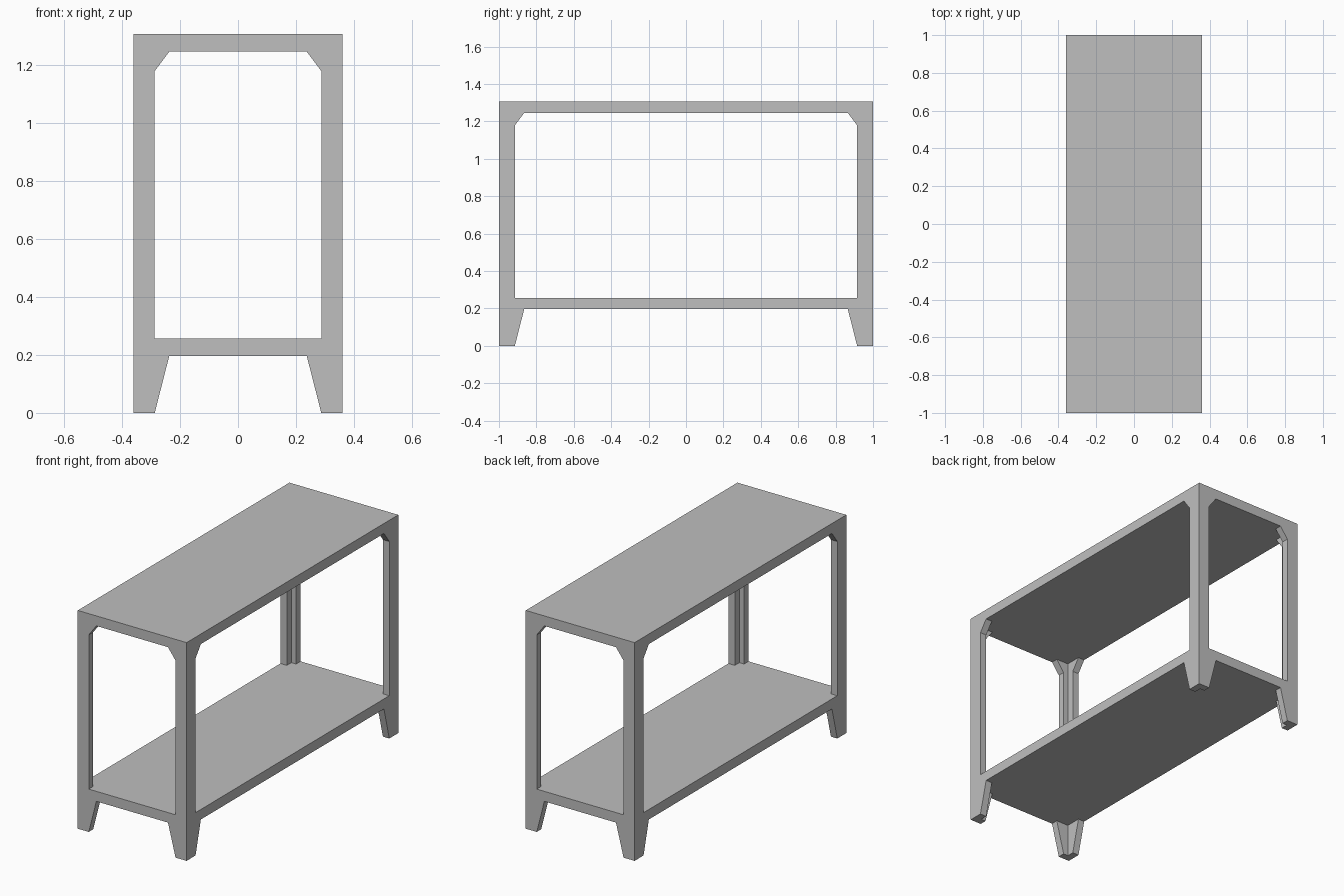
import bpy
import bmesh
from mathutils import Vector

if "Cube" in bpy.data.objects:
    bpy.data.objects.remove(bpy.data.objects["Cube"], do_unlink=True)

HALF_X, HALF_Y, HEIGHT = 0.36, 1.0, 1.305
WALL = 0.042                      # thickness of the angle-section posts
POST_X, POST_Y = 0.073, 0.085     # post widths on the ends and the long sides
GUSSET = 0.05                     # reach of corner gussets and leg flare
LOWER_BOTTOM, LOWER_TOP = 0.196, 0.256
UPPER_BOTTOM, GUSSET_BOTTOM = 1.245, 1.178


def prism(name, outline, axis, half):
    """Extrude an outline of (across, z) points along x or y, centred."""
    bm = bmesh.new()

    def point(a, z):
        return Vector((-half, a, z)) if axis == "x" else Vector((a, -half, z))

    face = bm.faces.new([bm.verts.new(point(a, z)) for a, z in outline])
    moved = bmesh.ops.extrude_face_region(bm, geom=[face])["geom"]
    shift = Vector((2 * half, 0, 0)) if axis == "x" else Vector((0, 2 * half, 0))
    bmesh.ops.translate(bm, vec=shift,
                        verts=[g for g in moved if isinstance(g, bmesh.types.BMVert)])
    bmesh.ops.recalc_face_normals(bm, faces=bm.faces)
    mesh = bpy.data.meshes.new(name)
    bm.to_mesh(mesh)
    bm.free()
    obj = bpy.data.objects.new(name, mesh)
    bpy.context.collection.objects.link(obj)
    return obj


def mirrored(side):
    """Close a right-hand profile with its mirror image."""
    return side + [(-a, z) for a, z in reversed(side)]


def block(name, half_x, half_y, low, high):
    return prism(name, mirrored([(half_x, low), (half_x, high)]), "y", half_y)


def window(name, axis, edge, half):
    """Opening between the shelves, with gussets in the upper corners."""
    return prism(name, mirrored([(edge, LOWER_TOP), (edge, GUSSET_BOTTOM),
                                 (edge - GUSSET, UPPER_BOTTOM)]), axis, half)


def leg_gap(name, axis, edge, half):
    """Opening under the lower shelf, between the tapered legs."""
    return prism(name, mirrored([(edge, -0.1), (edge, 0),
                                 (edge - GUSSET, LOWER_BOTTOM)]), axis, half)


# Solid body from which the shelves, posts and legs are carved
table = block("shelf_table", HALF_X, HALF_Y, 0, HEIGHT)
in_x, in_y = HALF_X - WALL, HALF_Y - WALL
edge_x, edge_y = HALF_X - POST_X, HALF_Y - POST_Y

cutters = [
    block("upper_cavity", in_x, in_y, LOWER_TOP, UPPER_BOTTOM),
    window("end_window", "y", edge_x, HALF_Y + 0.1),
    window("side_window", "x", edge_y, HALF_X + 0.1),
    block("lower_cavity", in_x, in_y, -0.1, LOWER_BOTTOM),
    leg_gap("end_leg_gap", "y", edge_x, HALF_Y + 0.1),
    leg_gap("side_leg_gap", "x", edge_y, HALF_X + 0.1),
]
for cutter in cutters:
    cutter.hide_render = True
    cut = table.modifiers.new(cutter.name, "BOOLEAN")
    cut.operation = "DIFFERENCE"
    cut.solver = "EXACT"
    cut.object = cutter

# Bake the carving and drop the cutters
bpy.context.view_layer.update()
carved = bpy.data.meshes.new_from_object(
    table.evaluated_get(bpy.context.evaluated_depsgraph_get()))
table.modifiers.clear()
table.data = carved
for cutter in cutters:
    bpy.data.objects.remove(cutter, do_unlink=True)

# Plain grey finish
grey = bpy.data.materials.new("light_grey")
grey.use_nodes = True
colour = (0.52, 0.52, 0.52, 1)
grey.diffuse_color = colour
grey.node_tree.nodes["Principled BSDF"].inputs["Base Color"].default_value = colour
carved.materials.clear()
carved.materials.append(grey)
